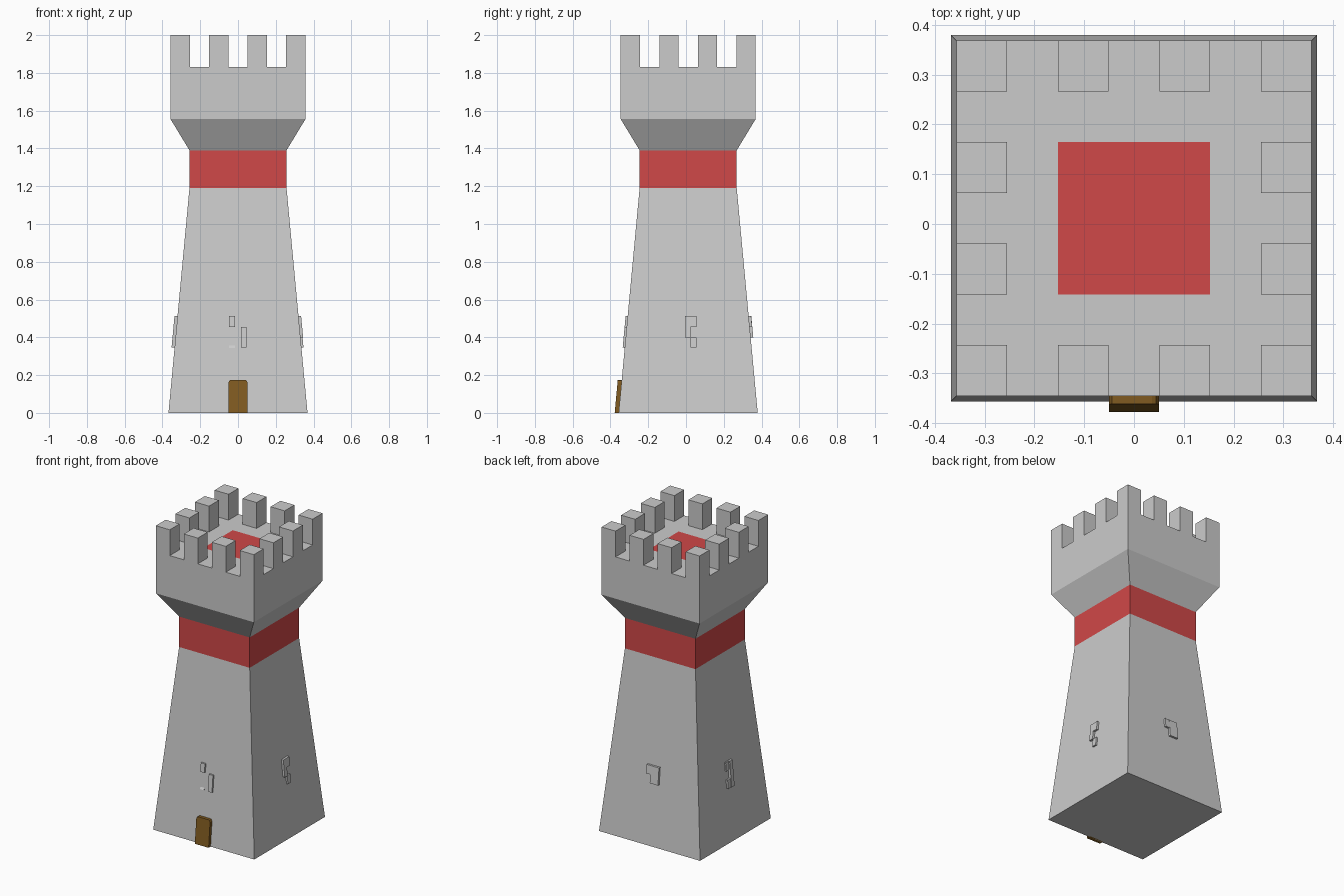
import bpy, bmesh, math
from mathutils import Matrix, Vector

if "Cube" in bpy.data.objects:
    bpy.data.objects.remove(bpy.data.objects["Cube"])

CY = 0.0115                      # tower centre in y (door sticks out in front)
BASE, NECK, HEAD = 0.368, 0.257, 0.357
Z_BAND, Z_NECK, Z_HEAD, Z_FLOOR, Z_TOP = 1.19, 1.39, 1.555, 1.83, 2.0


def material(name, rgb):
    m = bpy.data.materials.new(name)
    m.diffuse_color = (*rgb, 1)
    m.use_nodes = True
    m.node_tree.nodes["Principled BSDF"].inputs["Base Color"].default_value = m.diffuse_color
    return m


STONE = material("grey stone", (0.60, 0.60, 0.60))
RED = material("red paint", (0.63, 0.065, 0.065))
WOOD = material("brown wood", (0.22, 0.105, 0.015))


def finish(bm, name, mats, turn=0):
    """Turn about the tower axis, move to its centre and make the object."""
    bmesh.ops.recalc_face_normals(bm, faces=bm.faces)
    bm.transform(Matrix.Translation((0, CY, 0)) @ Matrix.Rotation(turn, 4, 'Z'))
    me = bpy.data.meshes.new(name)
    bm.to_mesh(me)
    bm.free()
    for m in mats:
        me.materials.append(m)
    ob = bpy.data.objects.new(name, me)
    bpy.context.collection.objects.link(ob)
    return ob


def wall(z):
    """Half width of the tapering shaft at height z."""
    return BASE + (NECK - BASE) * z / Z_BAND


# tower: 7x7 roof grid, walls extruded downwards, merlons extruded upwards
bm = bmesh.new()
bmesh.ops.create_grid(bm, x_segments=7, y_segments=7, size=HEAD,
                      matrix=Matrix.Translation((0, 0, Z_FLOOR)))
cell = 2 * HEAD / 7
merlons = []
for f in bm.faces:
    c = f.calc_center_median()
    i, j = round(c.x / cell), round(c.y / cell)
    if max(abs(i), abs(j)) <= 1:
        f.material_index = 1                      # red roof square
    if max(abs(i), abs(j)) == 3 and i % 2 and j % 2:
        merlons.append(f)
rim = [e for e in bm.edges if e.is_boundary]
half = HEAD
for z, new_half, mat in ((Z_HEAD, HEAD, 0), (Z_NECK, NECK, 0),
                         (Z_BAND, NECK, 1), (0, BASE, 0)):
    geom = bmesh.ops.extrude_edge_only(bm, edges=rim)["geom"]
    for g in geom:
        if isinstance(g, bmesh.types.BMVert):
            s = new_half / half
            g.co = Vector((g.co.x * s, g.co.y * s, z))
        elif isinstance(g, bmesh.types.BMFace):
            g.material_index = mat
    rim = [g for g in geom if isinstance(g, bmesh.types.BMEdge) and g.is_boundary
           and all(abs(v.co.z - z) < 1e-5 for v in g.verts)]
    half = new_half
bmesh.ops.contextual_create(bm, geom=rim)          # underside
for f in bmesh.ops.extrude_discrete_faces(bm, faces=merlons)["faces"]:
    for v in f.verts:
        v.co.z = Z_TOP
finish(bm, "tower", [STONE, RED])


def wall_plate(name, outline, out_low, out_high, mat, turn=0, sink=0.01):
    """Prism on the sloping wall from an outline of (along, height) points."""
    z0 = min(p[1] for p in outline)
    z1 = max(p[1] for p in outline)
    bm = bmesh.new()
    back = [bm.verts.new((u, -wall(z) + sink, z)) for u, z in outline]
    front = []
    for u, z in outline:
        out = out_low + (out_high - out_low) * (z - z0) / (z1 - z0)
        front.append(bm.verts.new((u, -wall(z) - out, z)))
    bm.faces.new(front)
    bm.faces.new(back[::-1])
    n = len(outline)
    for k in range(n):
        bm.faces.new((back[k], back[(k + 1) % n], front[(k + 1) % n], front[k]))
    return finish(bm, name, [mat], turn)


# door with clipped top corners
wall_plate("door", [(-0.05, 0), (0.05, 0), (0.05, 0.162), (0.044, 0.172), (0.036, 0.175),
                    (-0.036, 0.175), (-0.044, 0.172), (-0.05, 0.162)],
           0.021, 0.021, WOOD)

# raised bricks per side: (u0, u1, z0, z1, bulge at bottom, bulge at top)
bricks = {
    "front": [(-0.047, -0.017, 0.455, 0.512, 0.011, 0.011),
              (0.015, 0.045, 0.345, 0.455, 0.011, 0.011),
              (-0.047, -0.017, 0.343, 0.36, 0.006, -0.002)],
    "right": [(-0.017, 0.044, 0.455, 0.512, 0.014, 0.014),
              (-0.017, 0.013, 0.40, 0.455, 0.014, 0.014),
              (0.013, 0.044, 0.345, 0.40, 0.011, 0.011)],
    "back": [(-0.045, -0.015, 0.455, 0.512, 0.013, 0.013),
             (-0.015, 0.045, 0.40, 0.512, 0.014, 0.014)],
    "left": [(-0.045, -0.015, 0.455, 0.512, 0.008, 0.008),
             (-0.015, 0.015, 0.345, 0.512, 0.016, 0.016),
             (-0.045, -0.015, 0.345, 0.40, 0.012, 0.012)],
}
for k, (side, rows) in enumerate(bricks.items()):
    for n, (u0, u1, z0, z1, lo, hi) in enumerate(rows, 1):
        wall_plate(f"{side}_brick_{n}", [(u0, z0), (u1, z0), (u1, z1), (u0, z1)],
                   lo, hi, STONE, k * math.pi / 2)
